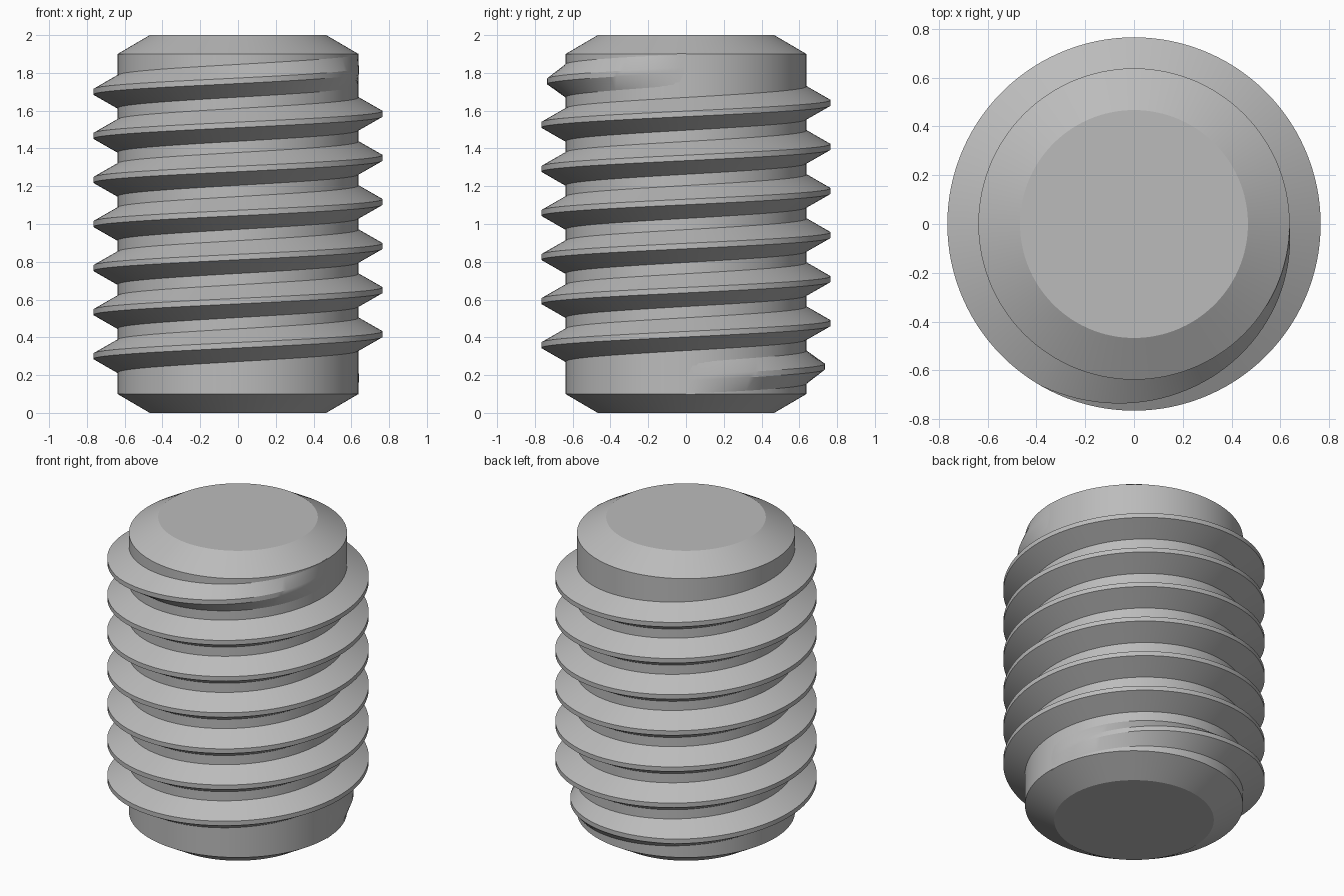
import bpy, bmesh, math

cube = bpy.data.objects.get("Cube")
if cube:
    bpy.data.objects.remove(cube, do_unlink=True)

SEGMENTS = 120
ROOT, CREST, END = 0.638, 0.765, 0.467
PITCH, TURNS, TAPER = 0.2333, 7, 1 / 3
START_Z = 1.0 - PITCH * TURNS / 2

steel = bpy.data.materials.new("plain_grey")
steel.use_nodes = True
GREY = (0.5, 0.5, 0.5, 1)
steel.diffuse_color = GREY
steel.node_tree.nodes["Principled BSDF"].inputs["Base Color"].default_value = GREY


def finish(name, bm):
    bmesh.ops.recalc_face_normals(bm, faces=bm.faces[:])
    mesh = bpy.data.meshes.new(name)
    bm.to_mesh(mesh)
    bm.free()
    mesh.materials.append(steel)
    obj = bpy.data.objects.new(name, mesh)
    bpy.context.collection.objects.link(obj)
    bpy.ops.object.select_all(action='DESELECT')
    obj.select_set(True)
    bpy.context.view_layer.objects.active = obj
    bpy.ops.object.shade_smooth_by_angle(angle=math.radians(25))
    return obj


def polar(bm, radius, angle, z):
    return bm.verts.new((radius * math.cos(angle), radius * math.sin(angle), z))


# Cylindrical core with chamfered ends
bm = bmesh.new()
rings = []
for radius, z in [(END, 0), (ROOT, 0.1), (ROOT, 1.9), (END, 2)]:
    rings.append([polar(bm, radius, math.tau * i / SEGMENTS, z) for i in range(SEGMENTS)])
for low, high in zip(rings, rings[1:]):
    for i in range(SEGMENTS):
        j = (i + 1) % SEGMENTS
        bm.faces.new((low[i], low[j], high[j], high[i]))
bm.faces.new(rings[0][::-1])
bm.faces.new(rings[-1])
finish("core", bm)

# Helical ridge with a flat crest, fading out at both ends
bm = bmesh.new()
half_crest, half_root = PITCH / 16, PITCH * 3 / 8
sections = []
for i in range(TURNS * SEGMENTS + 1):
    turn = i / SEGMENTS
    fade = min(1, turn / TAPER, (TURNS - turn) / TAPER)
    tip = ROOT - 0.001 + (CREST - ROOT + 0.001) * fade
    z = START_Z + PITCH * turn
    profile = [(ROOT - 0.001, -half_root), (tip, -half_crest),
               (tip, half_crest), (ROOT - 0.001, half_root)]
    sections.append([polar(bm, r, math.tau * turn, z + dz) for r, dz in profile])
for a, b in zip(sections, sections[1:]):
    for k in range(3):
        bm.faces.new((a[k], b[k], b[k + 1], a[k + 1]))
    bm.faces.new((a[3], b[3], b[0], a[0]))
finish("thread", bm)
